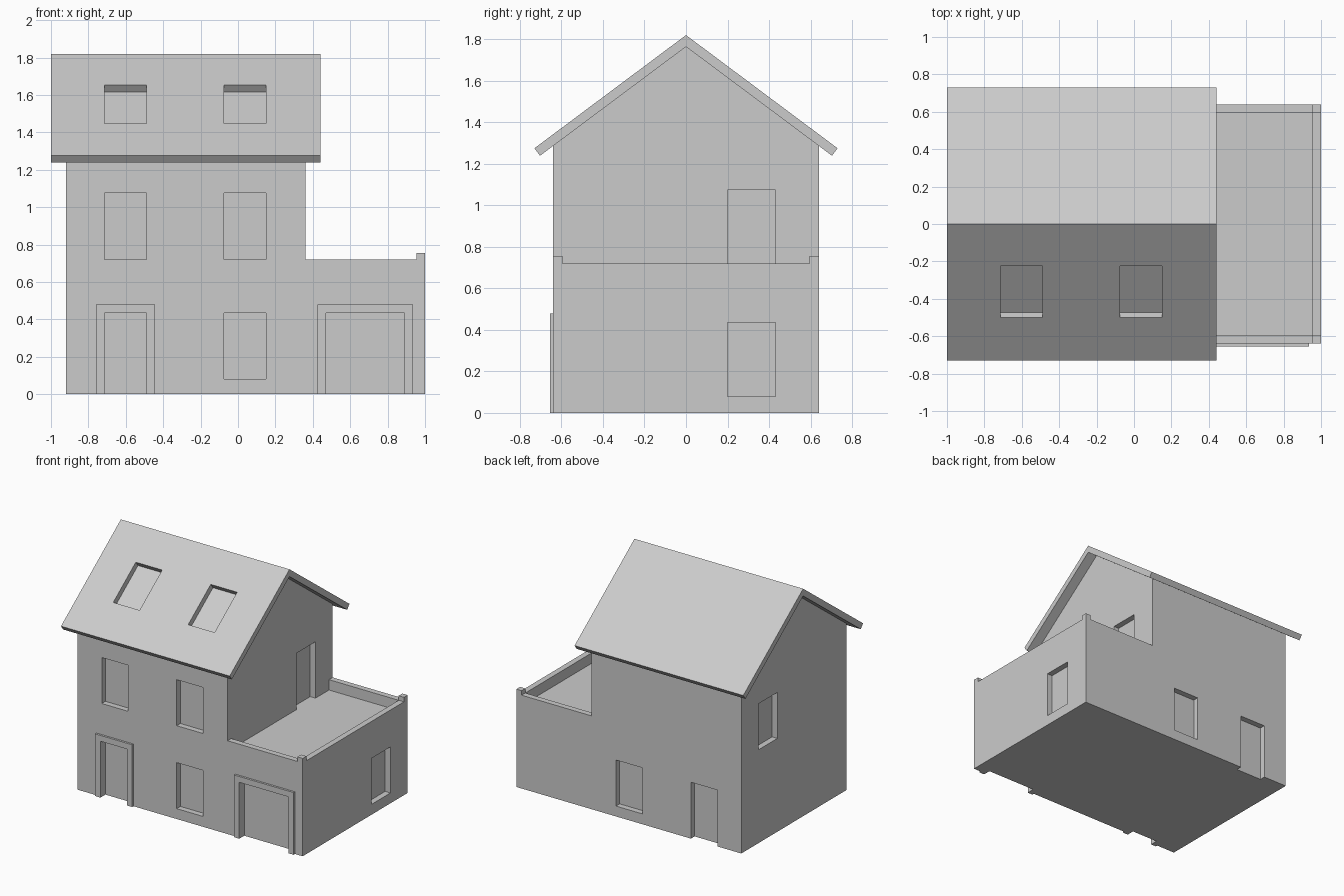
import bpy, bmesh, math

if "Cube" in bpy.data.objects:
    bpy.data.objects.remove(bpy.data.objects["Cube"])

SLOPE = 0.7466
ANG = math.atan(SLOPE)
Y, T, D = 0.64, 0.045, 0.045      # half depth, parapet thickness, recess depth
RIDGE, UNDER = 1.82, 1.764        # roof top and underside heights at y = 0


def finish(name, bm):
    bmesh.ops.recalc_face_normals(bm, faces=bm.faces[:])
    me = bpy.data.meshes.new(name)
    bm.to_mesh(me)
    bm.free()
    ob = bpy.data.objects.new(name, me)
    bpy.context.collection.objects.link(ob)
    return ob


def prism(name, pts, place, a, b):
    """Extrude a 2D outline between a and b; place maps (u, v, w) to xyz."""
    bm = bmesh.new()
    lo = [bm.verts.new(place(u, v, a)) for u, v in pts]
    hi = [bm.verts.new(place(u, v, b)) for u, v in pts]
    bm.faces.new(lo)
    bm.faces.new(hi)
    n = len(pts)
    for i in range(n):
        j = (i + 1) % n
        bm.faces.new((lo[i], lo[j], hi[j], hi[i]))
    return finish(name, bm)


def boxes(name, ranges):
    bm = bmesh.new()
    for x0, x1, y0, y1, z0, z1 in ranges:
        for v in bmesh.ops.create_cube(bm, size=1)["verts"]:
            v.co = (x0 if v.co.x < 0 else x1,
                    y0 if v.co.y < 0 else y1,
                    z0 if v.co.z < 0 else z1)
    return finish(name, bm)


def cut(ob, cutter):
    cutter.hide_render = True
    m = ob.modifiers.new("cut", 'BOOLEAN')
    m.operation, m.solver, m.object = 'DIFFERENCE', 'EXACT', cutter
    bpy.context.view_layer.objects.active = ob
    bpy.ops.object.modifier_apply(modifier=m.name)
    bpy.data.objects.remove(cutter)


along_x = lambda u, v, w: (w, u, v)
along_y = lambda u, v, w: (u, w, v)

# House body: gabled block over the full length, then cut down to the annex
wall_top = UNDER - SLOPE * Y
body = prism("house_walls", [(-Y, 0), (Y, 0), (Y, wall_top), (0, UNDER), (-Y, wall_top)],
             along_x, -0.92, 1.0)
cut(body, boxes("annex_cutter", [(0.36, 1.2, -1, 1, 0.72, 2)]))
cut(body, boxes("terrace_cutter", [(0.36, 1 - T, -Y + T, Y - T, 0.64, 1)]))

# Door and window recesses
cols = [(-0.715, -0.49), (-0.075, 0.15)]
low, up, door = (0.08, 0.435), (0.72, 1.075), (-0.1, 0.435)
front, back = (-0.8, -Y + D), (Y - D, 0.8)
side = (0.2, 0.43)
cut(body, boxes("opening_cutter", [
    (*cols[0], *front, *up), (*cols[1], *front, *up),
    (*cols[0], *front, *door), (*cols[1], *front, *low),
    (0.47, 0.89, *front, *door),
    (*cols[0], *back, *door), (*cols[1], *back, *low),
    (-1.1, -0.92 + D, *side, *up),
    (1 - D, 1.1, *side, *low),
    (0.36 - D, 0.5, *side, 0.64, 1.075)]))

# Parapet corner posts
for name, s in (("front", -1), ("back", 1)):
    y0, y1 = sorted((s * Y, s * (Y - T)))
    boxes(name + "_parapet_post", [(1 - T, 1, y0, y1, 0.72, 0.755)])

# Raised surrounds of the front door and the garage
for name, x0, x1 in (("door", -0.715, -0.49), ("garage", 0.47, 0.89)):
    f = 0.045
    prism(name + "_surround",
          [(x0 - f, 0), (x0, 0), (x0, 0.435), (x1, 0.435), (x1, 0), (x1 + f, 0),
           (x1 + f, 0.48), (x0 - f, 0.48)], along_y, -Y - 0.016, -Y)

# Roof: chevron section with square-cut eaves
ye, ze = 0.73, RIDGE - SLOPE * 0.73
yi = ye - 0.045 * math.sin(ANG)
zi = UNDER - SLOPE * yi
roof = prism("roof", [(0, RIDGE), (ye, ze), (yi, zi), (0, UNDER), (-yi, zi), (-ye, ze)],
             along_x, -1.0, 0.44)

# Skylight openings, square to the front slope
s0, s1 = 0.225 / math.cos(ANG), 0.5 / math.cos(ANG)
slope = lambda u, v, w: (u, -v * math.cos(ANG) - w * math.sin(ANG),
                         RIDGE - v * math.sin(ANG) + w * math.cos(ANG))
for x0, x1 in cols:
    cut(roof, prism("skylight_cutter", [(x0, s0), (x1, s0), (x1, s1), (x0, s1)],
                    slope, -0.08, 0.1))
